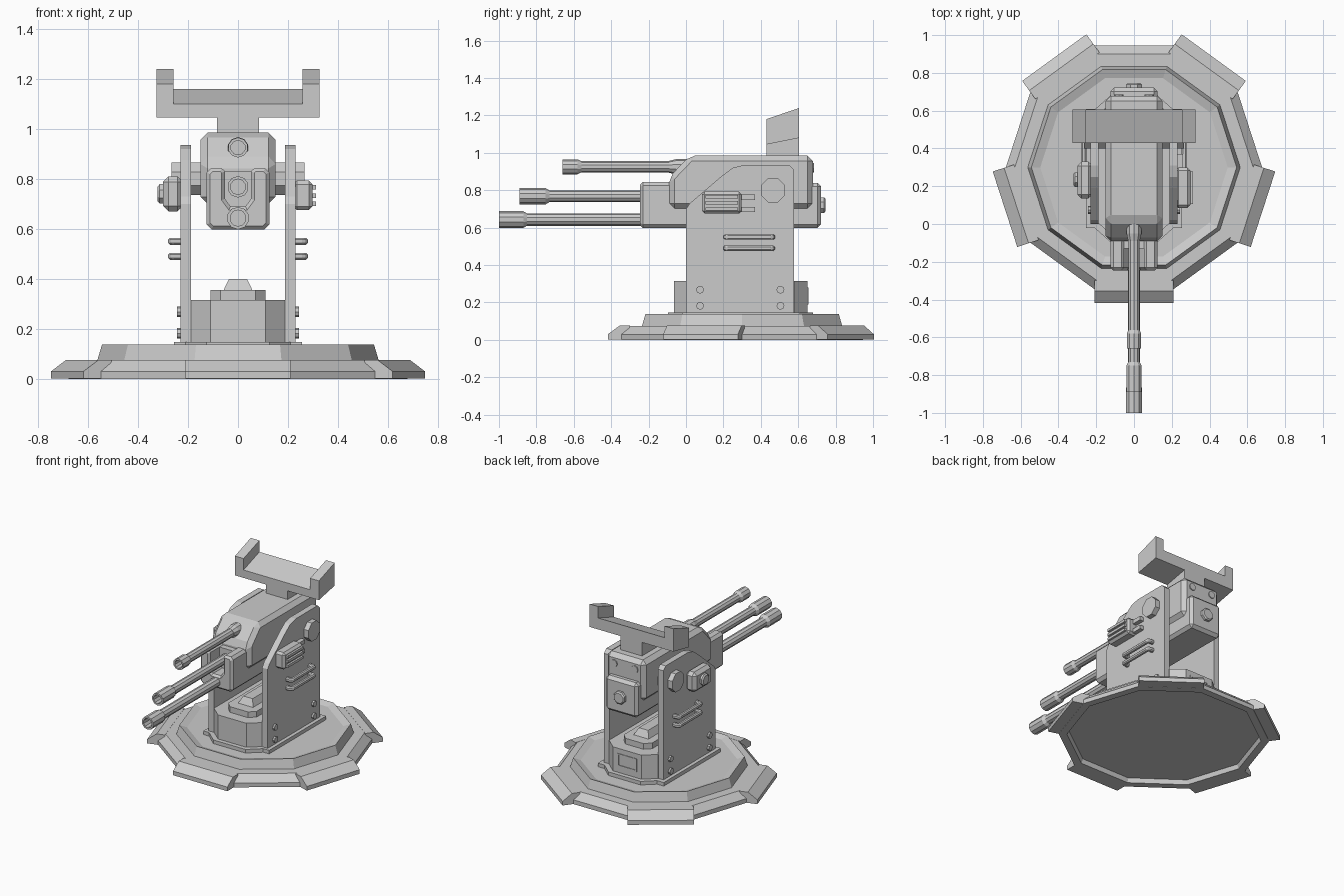
import bpy, bmesh
from math import cos, sin, pi, radians
from mathutils import Vector, Matrix

if "Cube" in bpy.data.objects:
    bpy.data.objects.remove(bpy.data.objects["Cube"])

C18 = cos(radians(18))
CY = 0.3   # centre of the turret in y


def finish(name, bm):
    bmesh.ops.recalc_face_normals(bm, faces=bm.faces)
    me = bpy.data.meshes.new(name)
    bm.to_mesh(me)
    bm.free()
    ob = bpy.data.objects.new(name, me)
    bpy.context.collection.objects.link(ob)
    return ob


def bevel(bm, width, edges=None):
    if width:
        bmesh.ops.bevel(bm, geom=list(edges or bm.edges), offset=width, segments=1,
                        affect='EDGES', profile=0.5)


def box(name, x, y, z, bev=0):
    bm = bmesh.new()
    bmesh.ops.create_cube(bm, size=1)
    for v in bm.verts:
        for i, (a, b) in enumerate((x, y, z)):
            v.co[i] = a if v.co[i] < 0 else b
    bevel(bm, bev)
    return finish(name, bm)


def prism(name, pts, axis, lo, hi, bev=0, low_cap_bevel=0):
    """Extrude a 2D outline along an axis (X: yz outline, Y: xz, Z: xy)."""
    place = {'X': lambda a, b, t: (t, a, b), 'Y': lambda a, b, t: (a, t, b),
             'Z': lambda a, b, t: (a, b, t)}[axis]
    bm = bmesh.new()
    r0 = [bm.verts.new(place(a, b, lo)) for a, b in pts]
    r1 = [bm.verts.new(place(a, b, hi)) for a, b in pts]
    cap = bm.faces.new(r0)
    bm.faces.new(r1)
    n = len(pts)
    for i in range(n):
        j = (i + 1) % n
        bm.faces.new((r0[i], r0[j], r1[j], r1[i]))
    bmesh.ops.recalc_face_normals(bm, faces=bm.faces)
    bevel(bm, bev)
    if low_cap_bevel:
        bevel(bm, low_cap_bevel, cap.edges)
    return finish(name, bm)


def lathe(name, profile, n, origin, axis=(0, 0, 1), phase=0.0):
    """Turn (radius, height) points around an axis; ends are capped."""
    m = Matrix.Translation(origin) @ Vector(axis).to_track_quat('Z', 'Y').to_matrix().to_4x4()
    bm = bmesh.new()
    rings = [[bm.verts.new(m @ Vector((r * cos(2 * pi * i / n + phase),
                                       r * sin(2 * pi * i / n + phase), h)))
              for i in range(n)] for r, h in profile]
    for a, b in zip(rings, rings[1:]):
        for i in range(n):
            j = (i + 1) % n
            bm.faces.new((a[i], a[j], b[j], b[i]))
    bm.faces.new(rings[0])
    bm.faces.new(rings[-1])
    return finish(name, bm)


def octagon(x, y0, y1, cx, cy):
    return [(-x, y0 + cy), (-x + cx, y0), (x - cx, y0), (x, y0 + cy),
            (x, y1 - cy), (x - cx, y1), (-x + cx, y1), (-x, y1 - cy)]


# ten-sided base with recessed underside: (apothem, z)
base = [(.585, .03), (.595, 0), (.645, 0), (.645, .03), (.60, .075), (.535, .075),
        (.517, .138), (.472, .122)]
lathe("base", [(a / C18, z) for a, z in base], 10, (0, CY, 0))

# five feet on alternate base sides
for k in range(5):
    foot = prism("foot", [(.61, .001), (.718, .001), (.718, .03), (.655, .076), (.60, .076)],
                 'Y', -.21, .21)
    foot.matrix_world = Matrix.Translation((0, CY, 0)) @ Matrix.Rotation(radians(-90 + 72 * k), 4, 'Z')

# pedestal between the plates
prism("pedestal_flange", octagon(.215, -.095, .68, .09, .08), 'Z', .11, .147)
prism("pedestal", octagon(.19, -.065, .65, .08, .07), 'Z', .12, .315)
prism("pedestal_cap", octagon(.11, .01, .57, .04, .04), 'Z', .31, .355)
ridge = box("pedestal_ridge", (-.06, .06), (.08, .5), (.35, .40))
for v in ridge.data.vertices:
    if v.co.z > .38:
        v.co.x *= .6
        v.co.y += .03 if v.co.y < .3 else -.03

# framed panel on the back of the pedestal
for s in (-1, 1):
    box("back_panel_side", sorted((s * .065, s * .075)), (.64, .654), (.19, .28))
for z in (.19, .27):
    box("back_panel_rail", (-.075, .075), (.64, .654), (z, z + .01))

# side plates with fittings, mirrored across x
plate = [(0, .14), (.578, .14), (.578, .91), (.553, .935), (.31, .935), (.25, .92),
         (.19, .875), (.02, .73), (0, .70)]
for s in (-1, 1):
    prism("side_plate", plate, 'X', s * .187, s * .23)
    box("plate_flange", sorted((s * .18, s * .255)), (-.02, .61), (.11, .147))
    lathe("pivot_disc", [(.07, 0), (.07, .075)], 8, (s * .19, .465, .80),
          (s, 0, 0), pi / 8)
    for y in (.075, .505):
        for z in (.182, .268):
            lathe("plate_bolt", [(.021, 0), (.021, .018)], 8, (s * .226, y, z), (s, 0, 0))
    for z in (.49, .55):
        grip = [(.2, .22), (.2, .262), (.215, .279), (.46, .279), (.475, .262), (.475, .22),
                (.447, .22), (.447, .252), (.228, .252), (.228, .22)]
        prism("handle", [(s * x, y) for y, x in grip], 'Z', z - .014, z + .014, .007)

# pivot axle
lathe("pivot_axle", [(.07, -.19), (.07, .19)], 8, (0, .465, .80), (1, 0, 0), pi / 8)

# control box on the right with grille and plugs
box("control_box", (.22, .298), (.085, .298), (.675, .793), .015)
for z in (.70, .733, .766):
    box("grille_bar", (.285, .312), (.105, .278), (z - .009, z + .009))
for z in (.697, .762):
    box("plug", (.225, .26), (.295, .37), (z - .014, z + .014))

# round-knob box on the left
box("knob_box", (-.30, -.22), (.135, .33), (.67, .81), .022)
lathe("side_knob", [(.042, 0), (.042, .02), (.032, .028)], 8, (-.293, .235, .74), (-1, 0, 0), pi / 8)

# gun housing
prism("upper_housing", [(-.09, .70), (-.09, .87), (.02, .985), (.678, .985), (.678, .70)],
      'X', -.15, .15, .028)
box("lower_housing", (-.125, .125), (0, .722), (.598, .84), .02)
half = [(.105, .598), (.125, .618), (.125, .825), (.108, .843), (.066, .843),
        (.052, .83), (.052, .72), (.03, .69)]
prism("notched_front", half + [(-x, z) for x, z in reversed(half)], 'Y', -.245, .05,
      low_cap_bevel=.014)
box("notch_filler", (-.06, .06), (-.13, .05), (.65, .83))
lathe("rear_knob", [(.045, 0), (.045, .02), (.036, .028)], 8, (0, .718, .72), (0, 1, 0), pi / 8)
for s in (-1, 1):
    lathe("rear_bolt", [(.025, 0), (.025, .015)], 8, (s * .08, .67, .92), (0, 1, 0))

# three hollow barrels: height, start, muzzle start, tip, radii
for z, y0, ym, yt, r, R in ((.643, -.2, -.87, -1.0, .033, .045),
                            (.768, -.1, -.75, -.89, .031, .043),
                            (.925, .05, -.58, -.66, .030, .040)):
    L, M = y0 - yt, y0 - ym
    lathe("barrel", [(r, 0), (r, M - .02), (R, M), (R, L), (R * .72, L), (R * .72, L - .08)],
          10, (0, y0, z), (0, -1, 0), pi / 10)
lathe("top_barrel_collar", [(.042, 0), (.042, .13), (.032, .17)], 10, (0, .08, .925),
      (0, -1, 0), pi / 10)

# sight bracket with a slanted crossbar and two prongs
prism("bracket_stem", [(.43, .97), (.605, .97), (.605, 1.09), (.43, 1.06)], 'X', -.083, .083)
prism("bracket_bar", [(.43, 1.045), (.605, 1.08), (.605, 1.16), (.43, 1.10)], 'X', -.26, .26)
for s in (-1, 1):
    prism("bracket_prong", [(.43, 1.045), (.605, 1.08), (.605, 1.24), (.43, 1.18)],
          'X', s * .258, s * .325)
